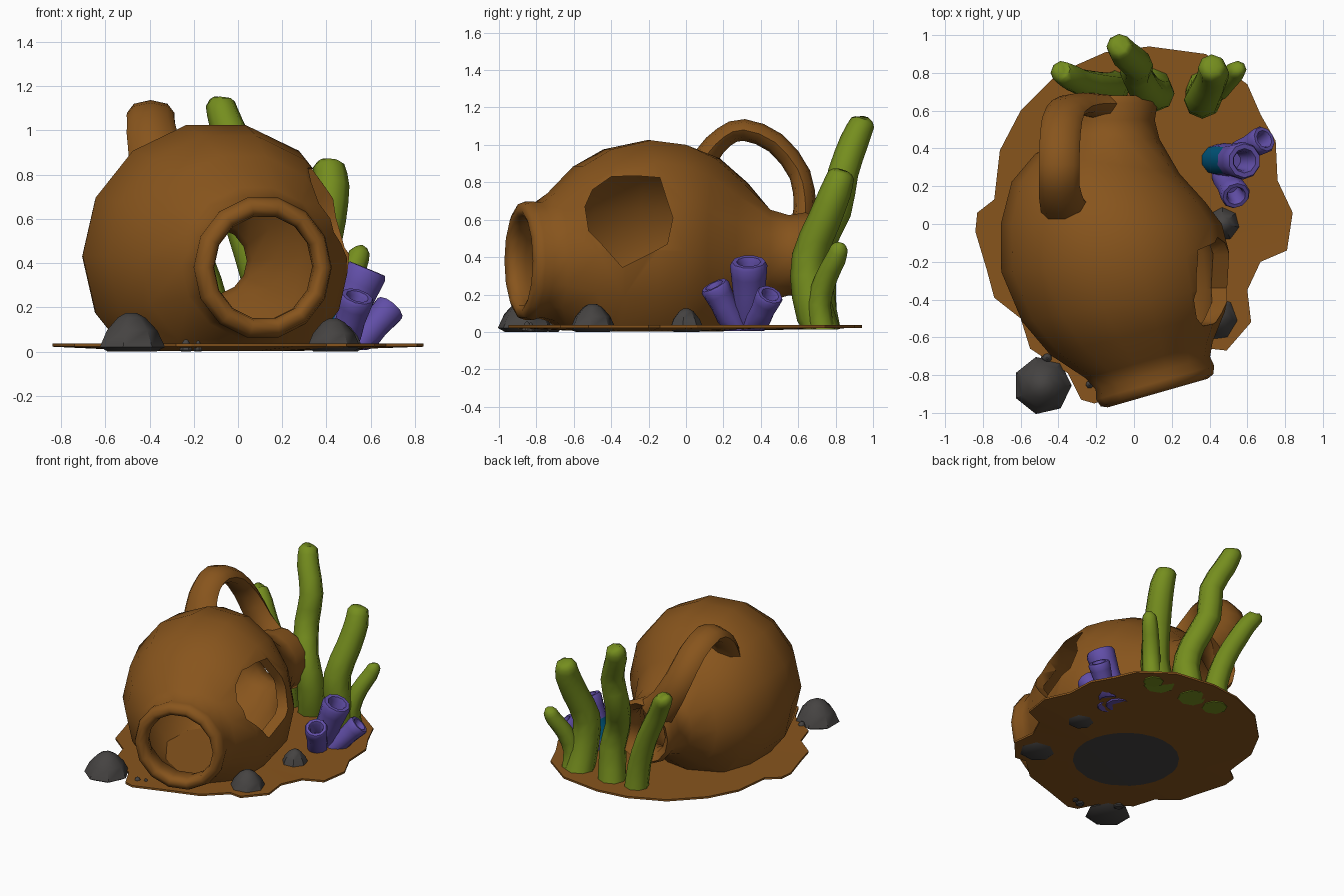
import bpy, bmesh, math
from mathutils import Vector

if "Cube" in bpy.data.objects:
    bpy.data.objects.remove(bpy.data.objects["Cube"])


def material(name, rgb):
    m = bpy.data.materials.new(name)
    m.diffuse_color = (*rgb, 1)
    m.use_nodes = True
    m.node_tree.nodes["Principled BSDF"].inputs["Base Color"].default_value = m.diffuse_color
    return m


BROWN = material("clay_brown", (0.245, 0.09, 0.012))
GRAY = material("rock_gray", (0.06, 0.056, 0.054))
PURPLE = material("coral_purple", (0.12, 0.077, 0.39))
TEAL = material("coral_teal", (0.0, 0.1, 0.215))
GREEN = material("plant_green", (0.178, 0.27, 0.013))


def smooth(ob, angle):
    bpy.ops.object.select_all(action='DESELECT')
    ob.select_set(True)
    bpy.context.view_layer.objects.active = ob
    bpy.ops.object.shade_smooth_by_angle(angle=math.radians(angle))


def finish(bm, name, mats, angle=45, recalc=True):
    if recalc:
        bmesh.ops.recalc_face_normals(bm, faces=bm.faces[:])
    me = bpy.data.meshes.new(name)
    bm.to_mesh(me)
    bm.free()
    ob = bpy.data.objects.new(name, me)
    bpy.context.collection.objects.link(ob)
    for m in mats:
        me.materials.append(m)
    if angle:
        smooth(ob, angle)
    return ob


def loft(rings, closed=False, floor=None):
    """Join rings of equal length; cap the ends, or join last to first."""
    bm = bmesh.new()
    vs = [[bm.verts.new(p) for p in r] for r in rings]
    n = len(vs[0])
    pairs = list(zip(vs, vs[1:]))
    if closed:
        pairs.append((vs[-1], vs[0]))
    for a, b in pairs:
        for i in range(n):
            j = (i + 1) % n
            bm.faces.new((a[i], a[j], b[j], b[i]))
    if not closed:
        bm.faces.new(vs[0])
        bm.faces.new(vs[-1])
    if floor is not None:
        for v in bm.verts:
            v.co.z = max(v.co.z, floor)
    return bm


def ring(c, u, v, ru, rv, n, phase=0.0):
    return [Vector(c) + u * ru * math.cos(phase + math.tau * i / n)
            + v * rv * math.sin(phase + math.tau * i / n) for i in range(n)]


def sweep(path, radii, n=8, flat=1.0, steps=2):
    """Tube along a smoothed path; the x-side radius is scaled by flat."""
    P = [Vector(p) for p in path]
    pts, rad = [], []
    for i in range(len(P) - 1):
        p0, p1, p2, p3 = P[max(i - 1, 0)], P[i], P[i + 1], P[min(i + 2, len(P) - 1)]
        for s in range(steps):
            t = s / steps
            pts.append(0.5 * (2 * p1 + (p2 - p0) * t + (2 * p0 - 5 * p1 + 4 * p2 - p3) * t * t
                              + (3 * p1 - p0 - 3 * p2 + p3) * t ** 3))
            rad.append(radii[i] * (1 - t) + radii[i + 1] * t)
    pts.append(P[-1])
    rad.append(radii[-1])
    rings = []
    for i, p in enumerate(pts):
        d = (pts[min(i + 1, len(pts) - 1)] - pts[max(i - 1, 0)]).normalized()
        u = (Vector((1, 0, 0)) - d * d.x).normalized()
        rings.append(ring(p, u, d.cross(u), rad[i] * flat, rad[i], n))
    return loft(rings, floor=.012)


# Jar: bent row of rings (x, y, z, radius, tilt), outside first then inside
outer = [(.125, -.895, .38, .275, 16), (.122, -.88, .38, .31, 16), (.112, -.84, .38, .325, 16),
         (.10, -.79, .385, .315, 16), (.08, -.72, .40, .35, 16), (.02, -.58, .42, .475, 14),
         (-.04, -.42, .43, .56, 10), (-.1, -.2, .435, .605, 5), (-.12, 0, .43, .585, 0),
         (-.135, .17, .425, .515, -6), (-.14, .32, .42, .385, -8), (-.115, .45, .41, .25, 0),
         (-.11, .55, .41, .22, 0), (-.11, .64, .41, .235, 0), (-.11, .68, .41, .215, 0)]
inner = [(x, y, z, r - (.085 if r > .45 else .07), t) for x, y, z, r, t in reversed(outer[3:-1])]
inner += [(.118, -.84, .38, .235, 16), (.125, -.88, .38, .245, 16)]


def jar_ring(x, y, z, r, t):
    t = math.radians(t)
    return ring((x, y, z), Vector((math.cos(t), math.sin(t), 0)), Vector((0, 0, 1)),
                r, r, 14, math.pi / 2 + math.pi / 14)


jar = finish(loft([jar_ring(*r) for r in outer + inner], True), "jar", [BROWN], 0)

# Broken hole in the right side of the jar
hole = [(-.54, .67), (-.50, .76), (-.40, .83), (-.27, .835), (-.14, .825), (-.11, .73),
        (-.07, .61), (-.10, .47), (-.19, .42), (-.34, .345), (-.46, .48), (-.52, .54)]
cutter = finish(loft([[Vector((x, y, z)) for y, z in hole] for x in (.16, .9)]),
                "hole_cutter", [BROWN], 0)
cutter.hide_render = True
mod = jar.modifiers.new("hole", 'BOOLEAN')
mod.object, mod.operation, mod.solver = cutter, 'DIFFERENCE', 'EXACT'
bpy.context.view_layer.update()
cut = bpy.data.meshes.new_from_object(jar.evaluated_get(bpy.context.evaluated_depsgraph_get()))
jar.modifiers.clear()
bpy.data.objects.remove(cutter)

# Trim the jar at the ground
bm = bmesh.new()
bm.from_mesh(cut)
bmesh.ops.bisect_plane(bm, geom=bm.verts[:] + bm.edges[:] + bm.faces[:],
                       plane_co=(0, 0, .012), plane_no=(0, 0, 1), clear_inner=True)
for f in bm.faces:
    f.material_index = 0
bm.to_mesh(cut)
bm.free()
jar.data = cut
smooth(jar, 58)

# Strap handle
finish(sweep([(-.33, .04, .80), (-.38, .11, .94), (-.395, .20, 1.04), (-.395, .31, 1.08),
              (-.39, .48, 1.01), (-.36, .61, .84), (-.27, .635, .66), (-.18, .62, .55)],
             [.09, .065, .058, .058, .058, .058, .06, .07], 8, 1.85), "handle", [BROWN])

# Thin uneven base with a dark patch underneath the jar
outline = [(.08, .94), (.38, .9), (.6, .74), (.67, .58), (.75, .44), (.76, .23), (.84, .06),
           (.81, -.14), (.67, -.2), (.6, -.35), (.62, -.52), (.49, -.67), (.4, -.66), (.25, -.8),
           (.0, -.88), (-.21, -.95), (-.28, -.93), (-.35, -.79), (-.55, -.66), (-.6, -.5),
           (-.74, -.39), (-.78, -.24), (-.84, -.04), (-.83, .06), (-.74, .13), (-.71, .39),
           (-.6, .6), (-.4, .8), (-.15, .91)]
mid = Vector((-.08, -.18, 0))


def base_loop(z, radius=None):
    out = []
    for x, y in outline:
        d = Vector((x, y, 0)) - mid
        if radius:
            d = d.normalized() * radius
        out.append(Vector((mid.x + d.x, mid.y + d.y, z)))
    return out


bm = loft([base_loop(.03, .36), base_loop(.036), base_loop(.022), base_loop(.003, .36)])
bm.faces.ensure_lookup_table()
bm.faces[-1].material_index = 1
finish(bm, "base", [BROWN, GRAY], 30)

# Rocks and pebbles: (x, y, radius, height)
for i, (x, y, r, h) in enumerate([(-.485, -.855, .155, .175), (.43, -.5, .125, .15),
                                  (.47, .0, .095, .125), (-.235, -.85, .03, .055),
                                  (-.46, -.71, .035, .06), (-.18, -.83, .02, .05)]):
    prof = [(0, .75), (.12, 1), (.55, .77), (.88, .42), (1, .16)]
    finish(loft([ring((x, y, h * t), Vector((1, 0, 0)), Vector((0, 1, 0)), r * s, r * s, 7, i * .8)
                 for t, s in prof]), "rock_%d" % (i + 1), [GRAY], 40)

# Tube corals: (base, mouth, radius); the tall one is teal low on its left side
for name, a, b, r in [("coral_tall", (.43, .34, 0), (.585, .335, .375), .1),
                      ("coral_front", (.47, .27, .01), (.54, .15, .25), .08),
                      ("coral_back", (.53, .36, .01), (.69, .45, .2), .075)]:
    a, b = Vector(a), Vector(b)
    d = (b - a).normalized()
    u = (Vector((0, 1, 0)) - d * d.y).normalized()
    prof = [(0, .8), (.3, .9), (.58, .87), (.8, .95), (.95, 1), (1, .9), (1, .65), (.93, .52), (.6, .45)]
    bm = loft([ring(a.lerp(b, t), u, d.cross(u), r * s, r * s, 10) for t, s in prof], floor=.006)
    bmesh.ops.recalc_face_normals(bm, faces=bm.faces[:])
    if name == "coral_tall":
        for f in bm.faces:
            rel = f.calc_center_median() - a
            t = rel.dot(d) / (b - a).length
            if f.normal.x < -.4 and t < .55 and (rel - d * rel.dot(d)).length > r * .6:
                f.material_index = 1
    finish(bm, name, [PURPLE, TEAL])

# Water plants: path points and thickness
plants = [
    ("plant_tall", [(.1, .73, .0), (.12, .69, .25), (.07, .70, .45), (.01, .80, .65),
                    (.02, .84, .85), (-.05, .90, 1.02), (-.08, .945, 1.12)], .098),
    ("plant_right", [(.38, .72, .0), (.37, .665, .2), (.36, .66, .4), (.40, .74, .6),
                     (.42, .80, .75), (.41, .83, .84)], .105),
    ("plant_small", [(.44, .73, .0), (.44, .71, .15), (.48, .75, .29), (.53, .80, .39),
                     (.55, .82, .45)], .068),
    ("plant_left", [(-.1, .73, .0), (-.12, .72, .2), (-.19, .73, .42), (-.28, .75, .6),
                    (-.34, .78, .72), (-.39, .81, .79)], .085)]
for name, path, r in plants:
    n = len(path)
    radii = [r * (1 - .25 * i / (n - 1)) for i in range(n - 1)]
    finish(sweep(path + [Vector(path[-1]) + Vector((0, .008, .025))],
                 radii + [r * .68, r * .3], 8), name, [GREEN], 60)
